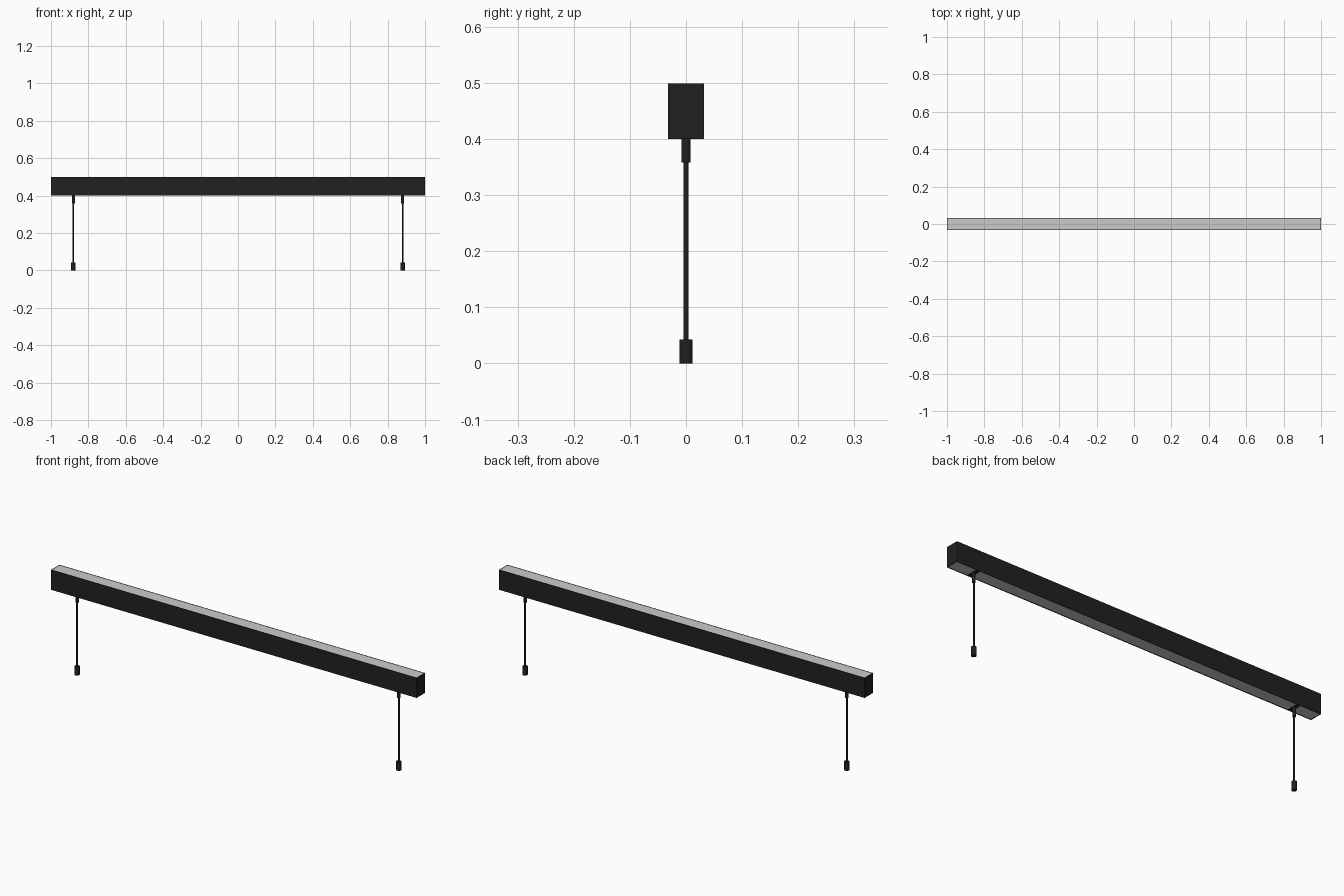
import bpy, bmesh

if "Cube" in bpy.data.objects:
    bpy.data.objects.remove(bpy.data.objects["Cube"])


def material(name, rgb):
    m = bpy.data.materials.new(name)
    m.diffuse_color = (*rgb, 1)
    m.use_nodes = True
    m.node_tree.nodes["Principled BSDF"].inputs["Base Color"].default_value = m.diffuse_color
    return m


BLACK = material("matte black", (0.015, 0.015, 0.015))
DIFFUSER = material("light grey diffuser", (0.6, 0.6, 0.6))


def box(name, lo, hi, mat):
    bm = bmesh.new()
    bmesh.ops.create_cube(bm, size=1)
    for v in bm.verts:
        v.co = [(a + b) / 2 + c * (b - a) for a, b, c in zip(lo, hi, v.co)]
    mesh = bpy.data.meshes.new(name)
    bm.to_mesh(mesh)
    bm.free()
    mesh.materials.append(mat)
    ob = bpy.data.objects.new(name, mesh)
    bpy.context.collection.objects.link(ob)
    return ob


def rod(name, x, z0, z1, r, bevel=0.0):
    bpy.ops.mesh.primitive_cylinder_add(vertices=24, radius=r, depth=z1 - z0,
                                        location=(x, 0, (z0 + z1) / 2))
    ob = bpy.context.object
    ob.name = name
    ob.data.materials.append(BLACK)
    if bevel:
        b = ob.modifiers.new("soft rim", 'BEVEL')
        b.width, b.segments = bevel, 2
    bpy.ops.object.shade_smooth_by_angle()


# Thin housing walls around the light
X, Y, Z0, Z1, T = 1.0, 0.0325, 0.40, 0.499, 0.002
for s, n in ((-1, "front"), (1, "back")):
    ys = sorted((s * Y, s * (Y - T)))
    box(n + "_wall", (-X, ys[0], Z0), (X, ys[1], Z1), BLACK)
for s, n in ((-1, "left"), (1, "right")):
    xs = sorted((s * X, s * (X - T)))
    box(n + "_end_cap", (xs[0], -Y + T, Z0), (xs[1], Y - T, Z1), BLACK)

# Upper and lower diffusers, set just inside the rims
box("diffuser", (-X + T, -Y + T, Z0 + 0.002), (X - T, Y - T, Z1 - 0.001), DIFFUSER)

# Suspension at each end: cross bar, collar, rod and end weight
for x, n in ((-0.88, "left"), (0.88, "right")):
    box(n + "_cross_bar", (x - 0.01, -Y + T, Z0), (x + 0.01, Y - T, Z0 + 0.003), BLACK)
    rod(n + "_collar", x, 0.358, Z0 + 0.002, 0.008)
    rod(n + "_hanging_rod", x, 0.04, 0.36, 0.0045)
    rod(n + "_end_weight", x, 0.0, 0.043, 0.012, 0.001)
